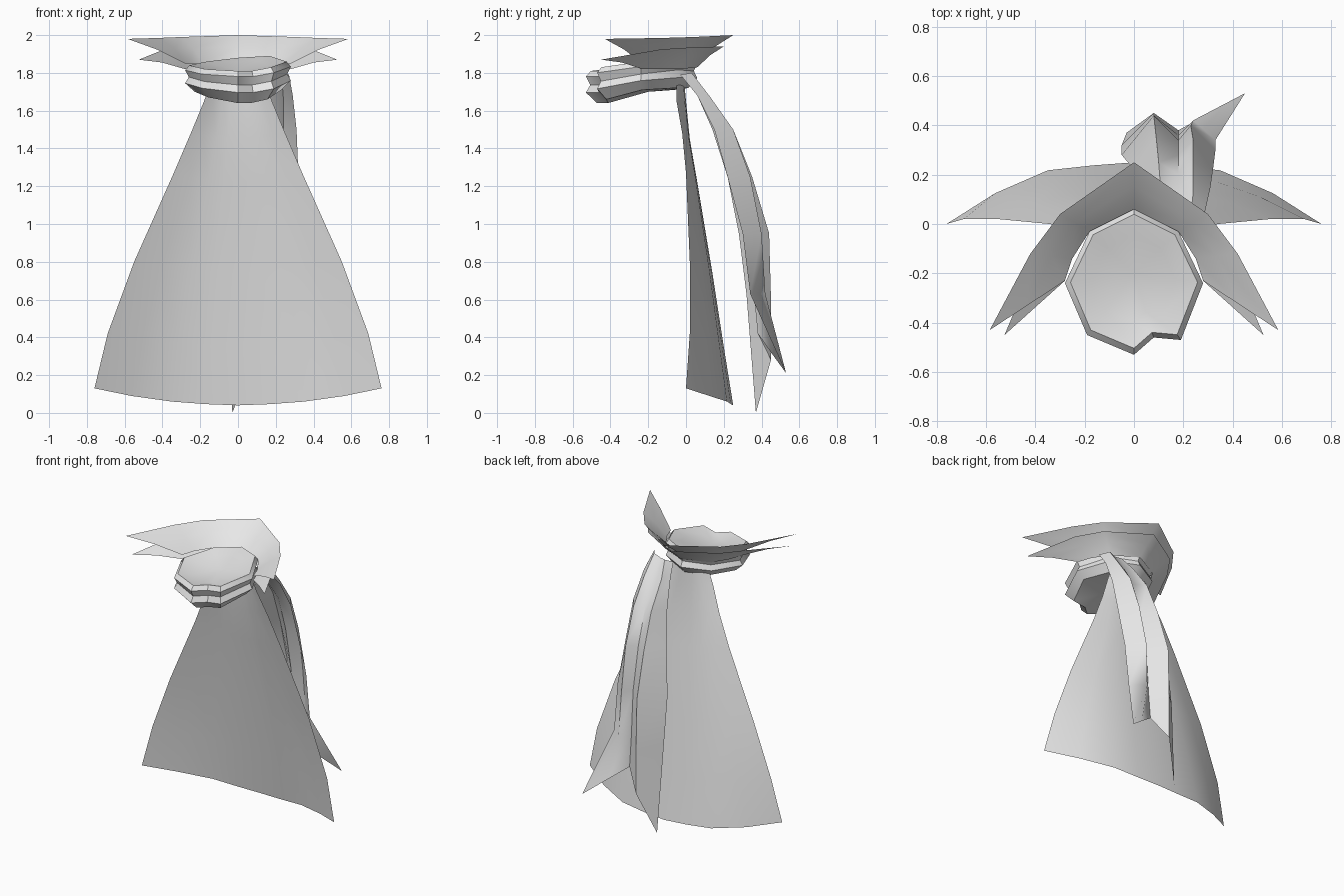
import bpy, math

cube = bpy.data.objects.get("Cube")
if cube:
    bpy.data.objects.remove(cube)

cloth = bpy.data.materials.new("pale_grey_cloth")
cloth.use_nodes = True
cloth.diffuse_color = (0.8, 0.8, 0.8, 1)
cloth.node_tree.nodes["Principled BSDF"].inputs["Base Color"].default_value = (0.8, 0.8, 0.8, 1)


def finish(name, verts, faces, angle=50):
    mesh = bpy.data.meshes.new(name)
    mesh.from_pydata(verts, [], faces)
    mesh.validate()
    mesh.materials.append(cloth)
    obj = bpy.data.objects.new(name, mesh)
    bpy.context.collection.objects.link(obj)
    bpy.ops.object.select_all(action="DESELECT")
    obj.select_set(True)
    bpy.context.view_layer.objects.active = obj
    bpy.ops.object.shade_smooth_by_angle(angle=math.radians(angle))
    return obj


def loft(name, rows, closed=False, caps=(), angle=50):
    """Join rows of equal length with quads; caps are end centre points."""
    n = len(rows[0])
    verts = [p for row in rows for p in row]
    faces = []
    for r in range(len(rows) - 1):
        for c in range(n if closed else n - 1):
            d = (c + 1) % n
            faces.append((r * n + c, r * n + d, (r + 1) * n + d, (r + 1) * n + c))
    for row, point in zip((0, len(rows) - 1), caps):
        verts.append(point)
        for c in range(n):
            tri = (row * n + c, row * n + (c + 1) % n, len(verts) - 1)
            faces.append(tri if row else tri[::-1])
    return finish(name, verts, faces, angle)


def mirrored(half):
    """Extend a row that ends on the centre line to the other side."""
    return [(-x, y, z) for x, y, z in half] + [p for p in half[-2::-1]]


# Cape: each row gives half width, edge y, edge z, centre y, centre z
cape_rows = []
for w, ye, ze, yc, zc in [(.14, -.05, 1.76, -.01, 1.76), (.18, -.05, 1.65, .0, 1.65),
                          (.25, -.02, 1.48, .02, 1.45), (.34, .0, 1.27, .06, 1.22),
                          (.55, .02, .80, .14, .74), (.69, .02, .42, .2, .35),
                          (.76, .0, .13, .25, .04)]:
    half = [(w, ye, ze)]
    for t, bulge, drop in [(.74, .5, .45), (.46, .87, .78), (.22, .95, .93), (0, 1, 1)]:
        half.append((w * t, ye + (yc - ye) * bulge, ze + (zc - ze) * drop))
    cape_rows.append(mirrored(half))
loft("cape", cape_rows)

# Collar: two flaring layers that meet round the neck
inner = [(.28, -.23, 1.85), (.25, -.14, 1.85), (.18, -.03, 1.85), (0, .06, 1.86)]
upper = [(.585, -.43, 1.98), (.42, -.12, 1.985), (.3, .04, 1.99), (0, .25, 2.0)]
lower = [(.525, -.45, 1.87), (.39, -.13, 1.925), (.28, .03, 1.935), (0, .2, 1.94)]
for name, outer, drop in (("upper_collar", upper, 0), ("lower_collar", lower, .03)):
    base = [(x, y, z - drop) for x, y, z in inner]
    middle = [((a + c) / 2, (b + d) / 2, (e + f) / 2 + .01)
              for (a, b, e), (c, d, f) in zip(base, outer)]
    loft(name, [mirrored(base), mirrored(middle), mirrored(outer)])

# Neck wrap: x, y, rim z, bottom z around the neck
wrap = [(0, .06, 1.87, 1.72), (-.18, -.03, 1.85, 1.71), (-.28, -.24, 1.83, 1.70),
        (-.19, -.45, 1.81, 1.67), (0, -.53, 1.80, 1.64), (.08, -.46, 1.80, 1.64),
        (.19, -.47, 1.82, 1.66), (.28, -.24, 1.85, 1.71), (.18, -.03, 1.88, 1.72)]


def ring(scale, t, lift=0):
    return [(x * scale, -.2 + (y + .2) * scale, top + (low - top) * t + lift)
            for x, y, top, low in wrap]


loft("neck_wrap", [ring(.6, 0, -.01), ring(.92, 0, .01), ring(1, .12), ring(.93, .4),
                   ring(1.0, .65), ring(.82, 1)],
     closed=True, caps=((0, -.2, 1.81), (0, -.2, 1.70)), angle=40)

# Scarf tail: rows across a twice-folded strip, ending in two points
tail = [
    [(.10, .00, 1.76), (.14, .04, 1.78), (.18, .03, 1.78), (.23, .03, 1.80), (.27, -.03, 1.79)],
    [(.08, .06, 1.68), (.11, .12, 1.68), (.18, .10, 1.68), (.24, .13, 1.67), (.29, .06, 1.68)],
    [(.05, .14, 1.5), (.10, .25, 1.5), (.18, .20, 1.5), (.24, .25, 1.5), (.31, .15, 1.5)],
    [(.00, .22, 1.25), (.09, .35, 1.25), (.18, .28, 1.25), (.24, .34, 1.25), (.32, .22, 1.25)],
    [(-.05, .28, .95), (.08, .44, .95), (.18, .34, .95), (.23, .4, .95), (.33, .3, .95)],
    [(-.05, .32, .63), (.08, .45, .6), (.18, .36, .63), (.24, .42, .63), (.33, .34, .63)],
    [(-.03, .37, .0), (.08, .45, .28), (.18, .38, .42), (.31, .45, .32), (.45, .53, .21)],
]
loft("scarf_tail", tail, angle=60)
